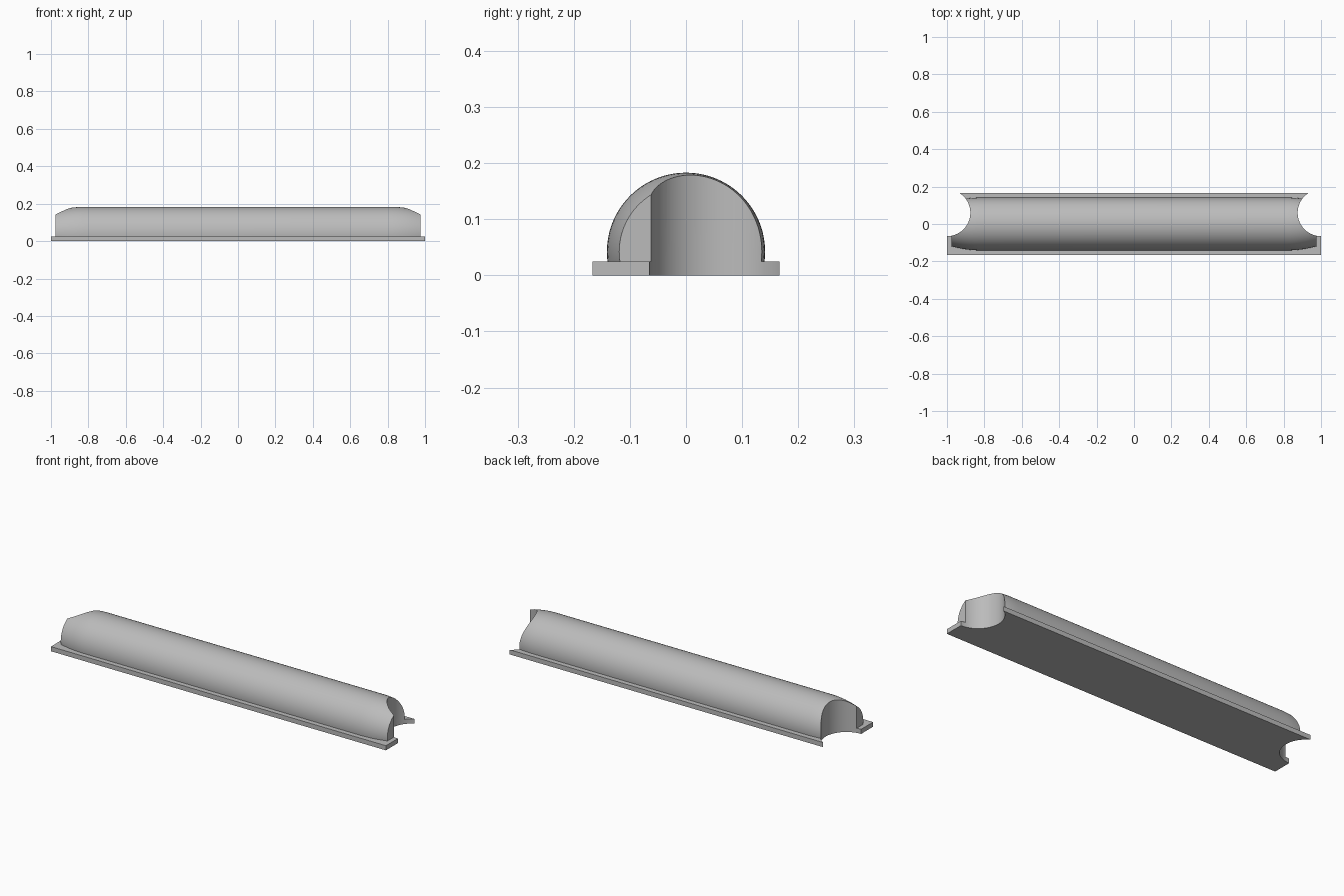
import bpy, bmesh, math
from mathutils import Vector, Matrix

cube = bpy.data.objects.get("Cube")
if cube:
    bpy.data.objects.remove(cube, do_unlink=True)

PLATE_TOP = 0.025
AXIS_Z = 0.042
RADIUS = 0.141

grey = bpy.data.materials.new("light grey")
grey.use_nodes = True
colour = (0.5, 0.5, 0.5, 1)
grey.diffuse_color = colour
grey.node_tree.nodes["Principled BSDF"].inputs["Base Color"].default_value = colour


def make_object(name, bm):
    bmesh.ops.recalc_face_normals(bm, faces=bm.faces)
    mesh = bpy.data.meshes.new(name)
    bm.to_mesh(mesh)
    bm.free()
    mesh.materials.append(grey)
    obj = bpy.data.objects.new(name, mesh)
    bpy.context.collection.objects.link(obj)
    return obj


def select_only(obj):
    bpy.ops.object.select_all(action='DESELECT')
    obj.select_set(True)
    bpy.context.view_layer.objects.active = obj


# Base plate
bm = bmesh.new()
bmesh.ops.create_cube(bm, size=1)
bmesh.ops.scale(bm, vec=(2, 0.334, PLATE_TOP), verts=bm.verts)
bmesh.ops.translate(bm, vec=(0, 0, PLATE_TOP / 2), verts=bm.verts)
plate = make_object("base_plate", bm)

# Rounded bar: rings along x that draw in towards both ends
bm = bmesh.new()
segments, steps = 96, 10
taper = [(0.82 + 0.155 * i / steps, RADIUS - 0.022 * (i / steps) ** 2)
         for i in range(steps + 1)]
profile = [(-x, r) for x, r in reversed(taper)] + taper
rings = []
for x, r in profile:
    angles = [2 * math.pi * k / segments for k in range(segments)]
    rings.append([bm.verts.new((x, r * math.cos(a), AXIS_Z + r * math.sin(a)))
                  for a in angles])
for a, b in zip(rings, rings[1:]):
    for k in range(segments):
        n = (k + 1) % segments
        bm.faces.new((a[k], a[n], b[n], b[k]))
bm.faces.new(rings[0])
bm.faces.new(rings[-1])

# Flat underside of the bar where it meets the plate
bmesh.ops.bisect_plane(bm, geom=bm.verts[:] + bm.edges[:] + bm.faces[:],
                       plane_co=(0, 0, PLATE_TOP), plane_no=(0, 0, 1),
                       clear_inner=True)
rim = [e for e in bm.edges if e.is_boundary]
bmesh.ops.contextual_create(bm, geom=rim)
bar = make_object("rounded_bar", bm)

# Round notches through both ends
for side in (-1, 1):
    bm = bmesh.new()
    bmesh.ops.create_cone(bm, cap_ends=True, segments=96, radius1=0.125,
                          radius2=0.125, depth=1,
                          matrix=Matrix.Translation(Vector((side, 0.06, 0))))
    cutter = make_object("notch_cutter", bm)
    cutter.hide_render = True
    for part in (plate, bar):
        mod = part.modifiers.new("notch", 'BOOLEAN')
        mod.operation = 'DIFFERENCE'
        mod.solver = 'EXACT'
        mod.object = cutter
        select_only(part)
        bpy.ops.object.modifier_apply(modifier=mod.name)
    bpy.data.objects.remove(cutter, do_unlink=True)

for part in (plate, bar):
    select_only(part)
    bpy.ops.object.shade_smooth_by_angle(angle=math.radians(30))
